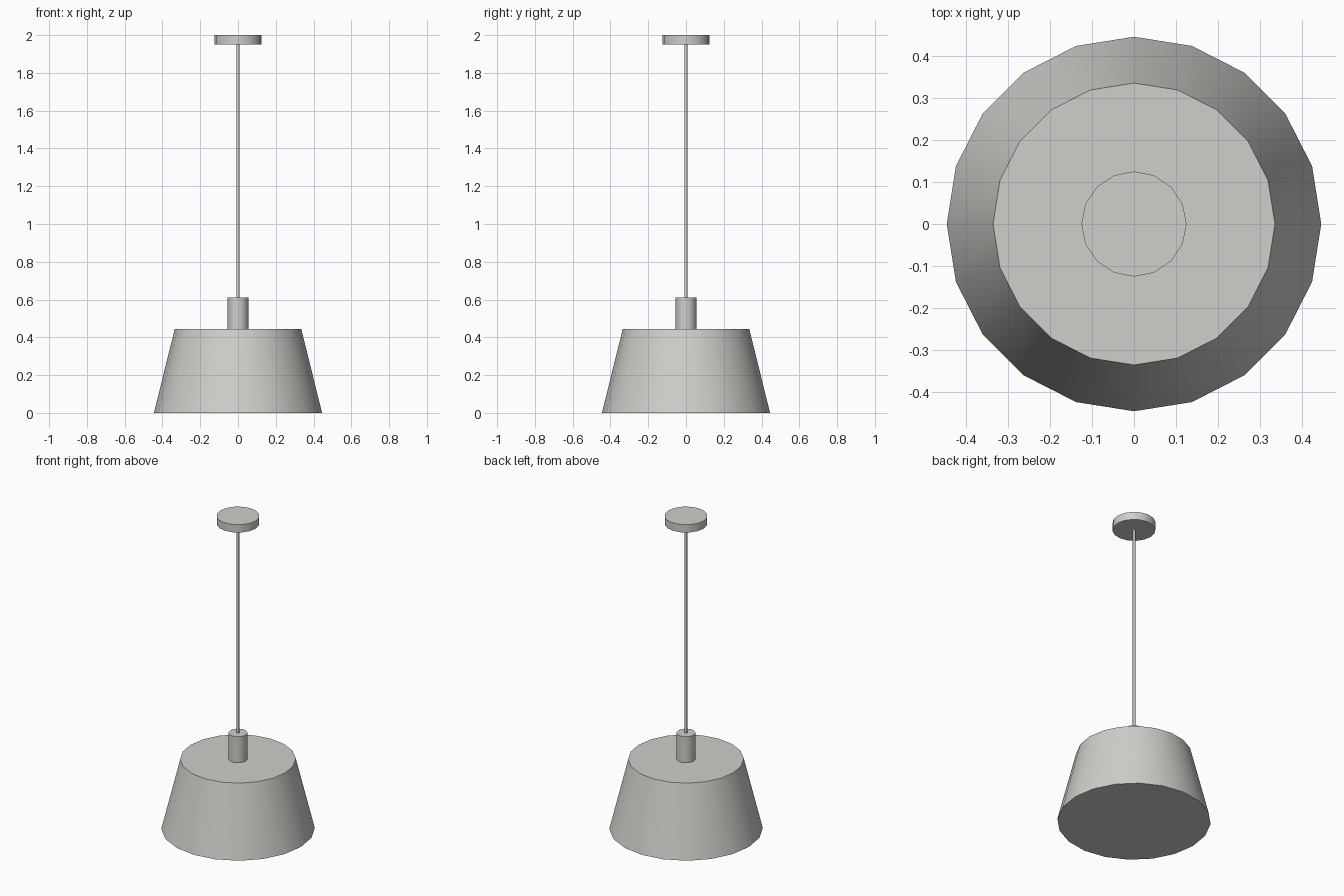
import bpy
import math

cube = bpy.data.objects.get("Cube")
if cube:
    bpy.data.objects.remove(cube, do_unlink=True)

# One warm light grey for the whole lamp
COLOUR = (0.62, 0.62, 0.59, 1.0)
grey = bpy.data.materials.new("light grey")
grey.use_nodes = True
grey.diffuse_color = COLOUR
grey.node_tree.nodes["Principled BSDF"].inputs["Base Color"].default_value = COLOUR


def turned_part(name, sides, bottom_radius, top_radius, z0, z1):
    """Closed cylinder or tapered drum standing between two heights."""
    bpy.ops.mesh.primitive_cone_add(
        vertices=sides, radius1=bottom_radius, radius2=top_radius,
        depth=z1 - z0, location=(0, 0, (z0 + z1) / 2))
    part = bpy.context.object
    part.name = part.data.name = name
    part.data.materials.append(grey)
    bpy.ops.object.shade_smooth_by_angle(angle=math.radians(35))
    return part


# Tapered shade, lamp holder, hanging cord and ceiling plate
turned_part("shade", 20, 0.445, 0.335, 0.0, 0.445)
turned_part("lamp_holder", 16, 0.055, 0.055, 0.445, 0.612)
turned_part("cord", 12, 0.008, 0.008, 0.612, 1.95)
turned_part("ceiling_plate", 16, 0.125, 0.125, 1.95, 2.0)
